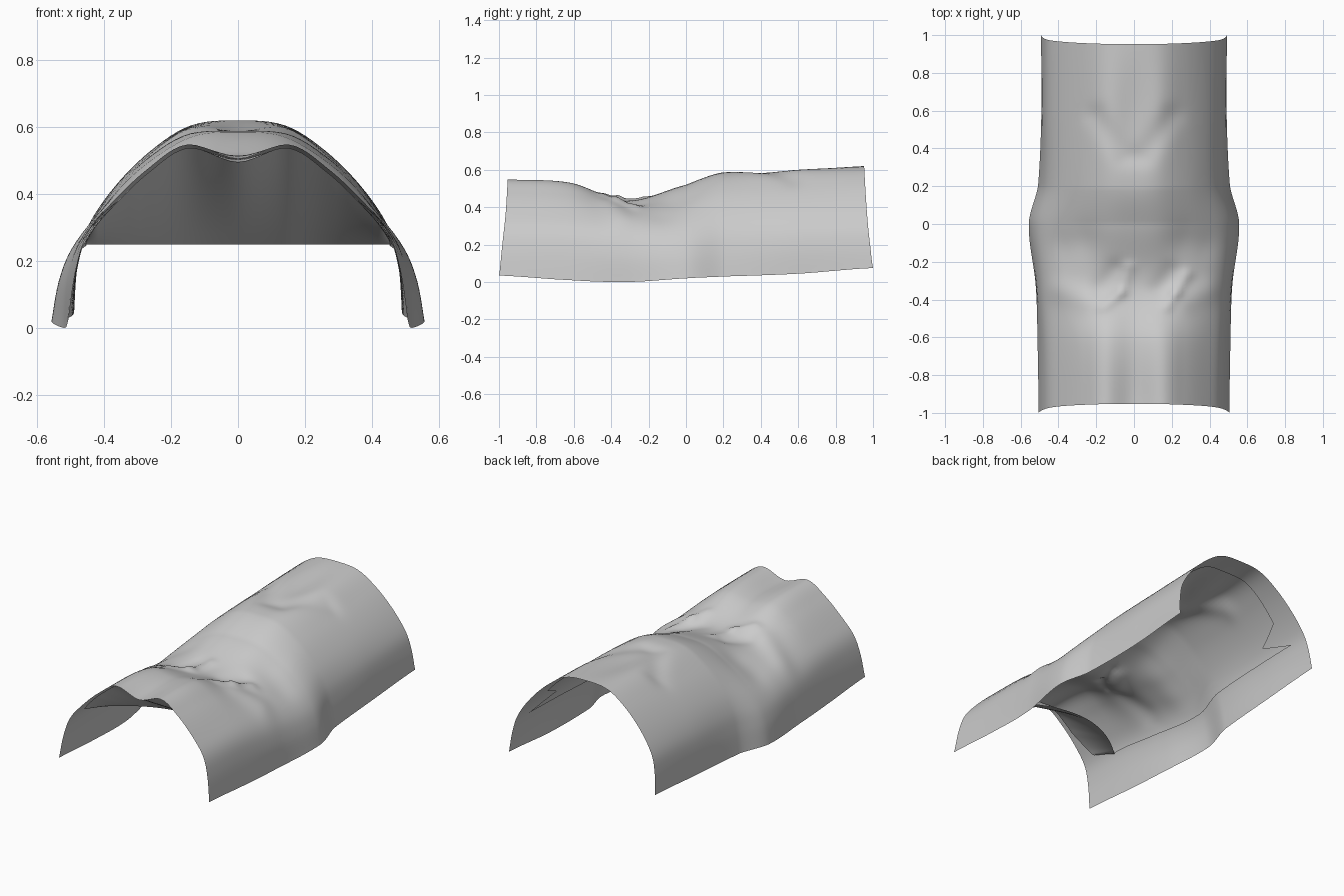
import bpy, bmesh, math
from mathutils import Vector

if "Cube" in bpy.data.objects:
    bpy.data.objects.remove(bpy.data.objects["Cube"])

# Half cross-sections (x, z) from crown to hem at stations along y
STATIONS = [-1, -.65, -.33, 0, .2, .6, 1]
SECTIONS = [
    [(0, .505), (.15, .548), (.27, .475), (.38, .37), (.45, .28), (.485, .17), (.505, .035)],
    [(0, .51), (.15, .53), (.27, .465), (.38, .37), (.455, .28), (.49, .17), (.51, .012)],
    [(0, .435), (.14, .43), (.28, .40), (.40, .335), (.475, .25), (.51, .14), (.52, 0)],
    [(0, .52), (.15, .505), (.30, .43), (.42, .335), (.495, .24), (.535, .14), (.557, .02)],
    [(0, .585), (.14, .57), (.28, .485), (.39, .375), (.455, .27), (.488, .16), (.508, .03)],
    [(0, .59), (.14, .595), (.27, .51), (.38, .40), (.45, .29), (.48, .18), (.49, .045)],
    [(0, .62), (.14, .605), (.26, .53), (.37, .42), (.45, .30), (.48, .19), (.492, .075)],
]
# Cloth folds: start, end, width, height
FOLDS = [
    ((-.16, -.46), (-.07, -.38), .03, .014), ((-.07, -.38), (-.03, -.24), .03, .012),
    ((.17, -.46), (.22, -.38), .03, .014), ((.22, -.38), (.28, -.28), .03, .014),
    ((-.18, -.36), (-.10, -.25), .05, -.012), ((.13, -.36), (.2, -.26), .05, -.012),
    ((-.05, .38), (-.2, .6), .06, -.014), ((.05, .38), (.2, .6), .06, -.014),
    ((-.36, -.12), (-.28, -.1), .1, -.016), ((.36, -.12), (.28, -.1), .1, -.016),
    ((-.4, -.36), (-.25, -.42), .07, .015), ((.4, -.36), (.27, -.42), .07, .015),
]


def catmull(a, b, c, d, t):
    return .5 * (2 * b + (c - a) * t + (2 * a - 5 * b + 4 * c - d) * t * t
                 + (3 * b - a - 3 * c + d) * t ** 3)


def section_at(s, u):
    """Point on one section; u runs -1..1 across the crown."""
    pts = [Vector(p) for p in SECTIONS[s]]
    pts = [Vector((-p.x, p.y)) for p in pts[:0:-1]] + pts
    f = (u + 1) * 6
    i = min(int(f), 11)
    g = lambda k: pts[max(0, min(12, k))]
    return catmull(g(i - 1), g(i), g(i + 1), g(i + 2), f - i)


def point(u, y):
    i = 0
    while i < 5 and y > STATIONS[i + 1]:
        i += 1
    t = (y - STATIONS[i]) / (STATIONS[i + 1] - STATIONS[i])
    g = lambda k: section_at(max(0, min(6, k)), u)
    x, z = catmull(g(i - 1), g(i), g(i + 1), g(i + 2), t)
    q = Vector((x, y))
    for a, b, w, h in FOLDS:
        a, b = Vector(a), Vector(b)
        k = max(0, min(1, (q - a).dot(b - a) / (b - a).length_squared))
        z += h * math.exp(-((q - a - k * (b - a)).length / w) ** 2)
    pull = .048 * (1 - u * u)
    return Vector((x, y * (1 - pull), z))


def inset(u, y, d=.01):
    p = point(u, y)
    return p - Vector((p.x, 0, p.z - .1)).normalized() * d


def sheet(name, grid):
    bm = bmesh.new()
    rows = [[bm.verts.new(p) for p in row] for row in grid]
    for r, s in zip(rows, rows[1:]):
        for j in range(len(r) - 1):
            bm.faces.new((r[j], r[j + 1], s[j + 1], s[j]))
    bmesh.ops.recalc_face_normals(bm, faces=bm.faces)
    if sum(f.normal.z * f.calc_area() for f in bm.faces) < 0:
        bmesh.ops.reverse_faces(bm, faces=bm.faces)
    me = bpy.data.meshes.new(name)
    bm.to_mesh(me)
    bm.free()
    me.shade_smooth()
    ob = bpy.data.objects.new(name, me)
    bpy.context.collection.objects.link(ob)
    return ob


def spread(a, b, n):
    return [a + (b - a) * i / n for i in range(n + 1)]


# Outer draped shell
sheet("outer_shell", [[point(u, y) for u in spread(-1, 1, 72)] for y in spread(-1, 1, 110)])

# Inner lining: ragged back end, front end reaching further forward at the crown
HEM = .70
BACK = [(0, .87), (.3, .86), (.5, .84), (.6, .67), (HEM, .89)]
FRONT = [(0, -.97), (.4, -.96), (.62, -.9), (HEM, -.74)]


def along(table, u):
    u = min(abs(u), HEM)
    for (a, ya), (b, yb) in zip(table, table[1:]):
        if u <= b + 1e-6:
            return ya + (yb - ya) * (u - a) / (b - a)


us = spread(-HEM, HEM, 56)
sheet("inner_lining", [[inset(u, along(FRONT, u) * (1 - t) + along(BACK, u) * t) for u in us]
                       for t in spread(0, 1, 80)])

# Sloping panel under the front, its level lower edge bowed towards the back
top = [inset(u, along(FRONT, u)) for u in us]
low = [Vector((p.x, -.5 - .22 * min(1, (p.x / .46) ** 2), min(.25, p.z))) for p in top]
sheet("front_panel", [[a.lerp(b, t) for a, b in zip(top, low)] for t in spread(0, 1, 8)])
